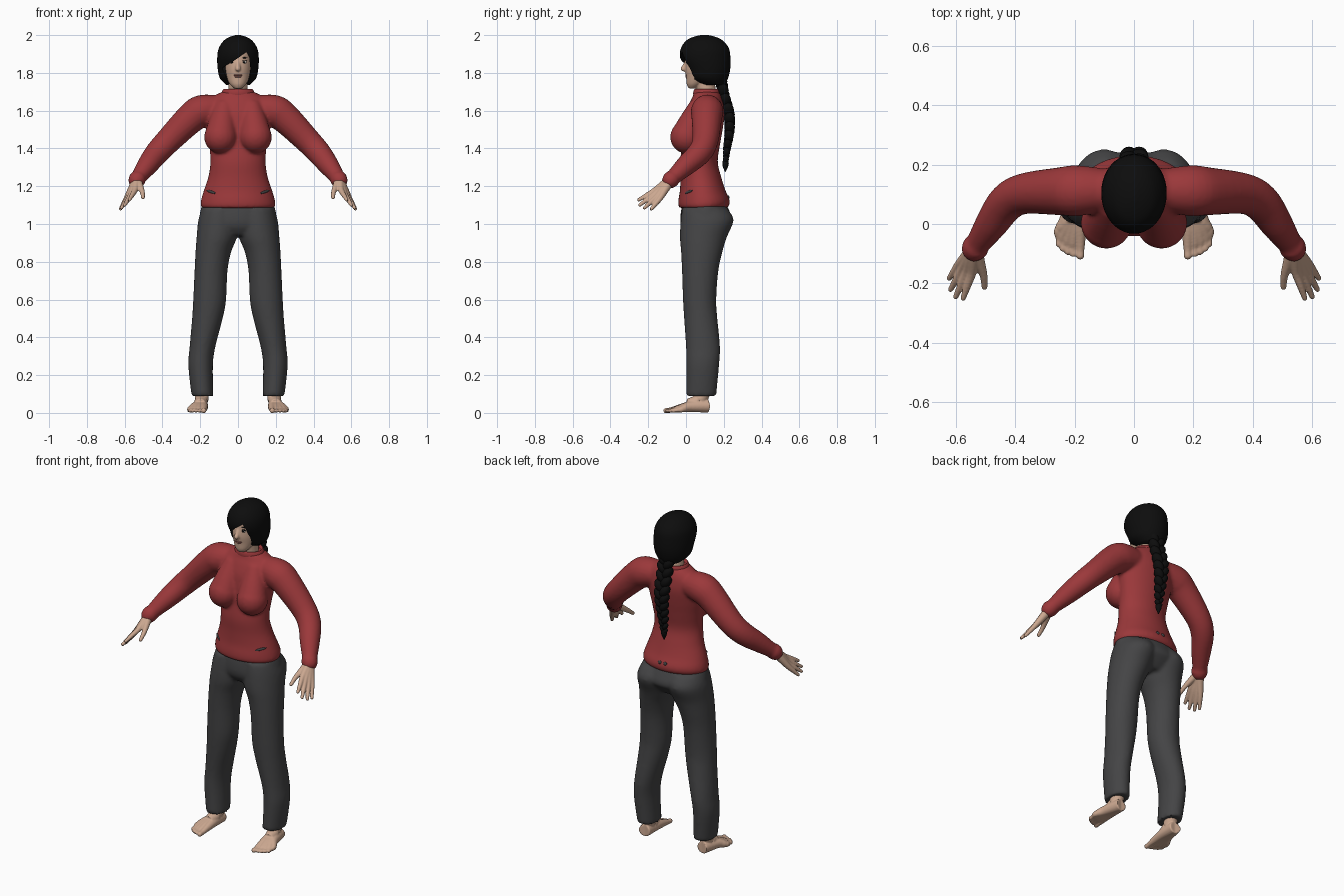
import bpy, bmesh, math
from mathutils import Vector, Matrix, Euler

cube = bpy.data.objects.get("Cube")
if cube:
    bpy.data.objects.remove(cube, do_unlink=True)


def material(name, *rgb):
    m = bpy.data.materials.new(name)
    m.use_nodes = True
    m.diffuse_color = (*rgb, 1)
    m.node_tree.nodes["Principled BSDF"].inputs["Base Color"].default_value = (*rgb, 1)
    return m


skin = material("skin", 0.6, 0.39, 0.28)
red = material("red knit", 0.33, 0.04, 0.043)
grey = material("charcoal cloth", 0.058, 0.058, 0.06)
black = material("black hair", 0.004, 0.004, 0.004)
lip = material("lip", 0.35, 0.15, 0.12)
white = material("eye white", 0.6, 0.56, 0.52)


def spline(pts, n=4):
    """Catmull-Rom interpolation of tuples of any length."""
    pts = list(pts)
    ext = [pts[0]] + pts + [pts[-1]]
    out = []
    for quad in zip(ext, ext[1:], ext[2:], ext[3:]):
        for k in range(n):
            t = k / n
            out.append([(2 * q + (r - p) * t + (2 * p - 5 * q + 4 * r - s) * t * t
                         + (3 * q - p - 3 * r + s) * t ** 3) / 2
                        for p, q, r, s in zip(*quad)])
    return out + [list(pts[-1])]


def skin_rings(bm, frames, sides=28):
    """Skin elliptical rings given as (centre, u, v), with both ends capped."""
    angles = [math.tau * i / sides for i in range(sides)]
    rings = [[bm.verts.new(c + u * math.cos(a) + v * math.sin(a)) for a in angles]
             for c, u, v in frames]
    for a, b in zip(rings, rings[1:]):
        for i in range(sides):
            j = (i + 1) % sides
            bm.faces.new((a[i], a[j], b[j], b[i]))
    bm.faces.new(rings[0][::-1])
    bm.faces.new(rings[-1])


def stack(bm, rows, n=4):
    """Horizontal ellipses: z, x, y, x radius, y radius."""
    skin_rings(bm, [(Vector((x, y, z)), Vector((rx, 0, 0)), Vector((0, ry, 0)))
                    for z, x, y, rx, ry in spline(rows, n)], 40)


def tube(bm, pts):
    """Round tube with a ball at its tip: x, y, z, radius."""
    path = spline(pts)
    frames = []
    for i, p in enumerate(path):
        c = Vector(p[:3])
        t = Vector(path[min(i + 1, len(path) - 1)][:3]) - Vector(path[max(i - 1, 0)][:3])
        t.normalize()
        ref = Vector((0, 1, 0)) if abs(t.y) < 0.8 else Vector((1, 0, 0))
        u = t.cross(ref).normalized()
        frames.append((c, u * p[3], t.cross(u) * p[3]))
    skin_rings(bm, frames, 20)
    ball(bm, path[-1][:3], [path[-1][3]] * 3)


def ball(bm, loc, radii, rot=(0, 0, 0)):
    bmesh.ops.create_uvsphere(bm, u_segments=18, v_segments=12, radius=1,
                              matrix=Matrix.LocRotScale(Vector(loc), Euler(rot), Vector(radii)))


def mirror(bm):
    geom = bmesh.ops.duplicate(bm, geom=bm.verts[:] + bm.edges[:] + bm.faces[:])["geom"]
    bmesh.ops.scale(bm, vec=(-1, 1, 1), verts=[g for g in geom if isinstance(g, bmesh.types.BMVert)])


def bake(obj):
    """Replace the mesh with its modified result."""
    dg = bpy.context.evaluated_depsgraph_get()
    mesh = bpy.data.meshes.new_from_object(obj.evaluated_get(dg))
    obj.modifiers.clear()
    obj.data = mesh


def finish(name, bm, mat, voxel=0, relax=3, cutter=None):
    bmesh.ops.recalc_face_normals(bm, faces=bm.faces[:])
    mesh = bpy.data.meshes.new(name)
    bm.to_mesh(mesh)
    bm.free()
    obj = bpy.data.objects.new(name, mesh)
    bpy.context.scene.collection.objects.link(obj)
    if voxel:
        m = obj.modifiers.new("fuse", "REMESH")
        m.mode, m.voxel_size = "VOXEL", voxel
        m = obj.modifiers.new("relax", "SMOOTH")
        m.factor, m.iterations = 0.5, relax
    if cutter:
        m = obj.modifiers.new("cut", "BOOLEAN")
        m.operation, m.object = "DIFFERENCE", cutter
    if voxel or cutter:
        bake(obj)
    obj.data.materials.clear()
    if mat:
        obj.data.materials.append(mat)
        bpy.ops.object.select_all(action="DESELECT")
        obj.select_set(True)
        bpy.context.view_layer.objects.active = obj
        bpy.ops.object.shade_smooth_by_angle(angle=math.radians(50))
    return obj


# Trousers: two legs fused with a pelvis
bm = bmesh.new()
stack(bm, [(.09, .188, .08, .058, .08), (.25, .198, .088, .065, .087), (.35, .188, .09, .068, .09),
           (.5, .162, .078, .081, .088), (.6, .15, .072, .087, .088), (.75, .143, .075, .087, .096),
           (.85, .131, .083, .094, .109), (.93, .112, .092, .107, .124), (1.02, .1, .112, .11, .14),
           (1.08, .09, .1, .1, .12)])
mirror(bm)
stack(bm, [(.94, 0, .095, .13, .09), (.98, 0, .1, .2, .122), (1.02, 0, .108, .206, .138),
           (1.08, 0, .1, .197, .125), (1.12, 0, .095, .18, .108)])
finish("trousers", bm, grey, .01, 4)

# Sweater: sleeves, bust and torso fused
bm = bmesh.new()
tube(bm, [(.1, .115, 1.61, .072), (.19, .112, 1.598, .086), (.25, .11, 1.56, .081),
          (.37, .102, 1.44, .069), (.43, .07, 1.375, .064), (.48, 0, 1.31, .055),
          (.524, -.064, 1.25, .042), (.532, -.076, 1.239, .047), (.537, -.083, 1.232, .044)])
tube(bm, [(.07, .075, 1.63, .055), (.083, .035, 1.54, .072), (.093, .003, 1.46, .087)])
mirror(bm)
stack(bm, [(1.085, 0, .09, .19, .125), (1.1, 0, .094, .198, .135), (1.13, 0, .095, .195, .135),
           (1.18, 0, .088, .18, .12), (1.25, 0, .078, .157, .108), (1.33, 0, .068, .146, .1),
           (1.42, 0, .08, .153, .1), (1.5, 0, .09, .166, .104), (1.58, 0, .1, .175, .104),
           (1.64, 0, .108, .165, .09), (1.675, 0, .112, .13, .076), (1.7, 0, .11, .085, .068)])
finish("sweater", bm, red, .009, 4)

# Rolled collar
bm = bmesh.new()
stack(bm, [(1.675, 0, .11, .085, .07), (1.69, 0, .11, .087, .072), (1.705, 0, .11, .083, .07),
           (1.714, 0, .11, .075, .064), (1.7, 0, .11, .06, .056)])
finish("collar", bm, red)

# Grey patches near the hem
bm = bmesh.new()
ball(bm, (.142, .014, 1.17), (.032, .006, .007), (0, -.25, .7))
ball(bm, (.018, .224, 1.14), (.011, .006, .011))
mirror(bm)
finish("hem_patches", bm, grey)

# Hands: fingers fan out from the wrist and fuse into a palm
bm = bmesh.new()
wrist = Vector((.535, -.08, 1.235))
fingers = [((.546, -.165, 1.178), (.575, -.25, 1.128)), ((.563, -.162, 1.162), (.6, -.245, 1.1)),
           ((.578, -.152, 1.148), (.617, -.22, 1.085)), ((.589, -.137, 1.137), (.622, -.183, 1.08))]
for knuckle, tip in fingers:
    k, t = Vector(knuckle), Vector(tip)
    tube(bm, [(*wrist, .026), (*wrist.lerp(k, .5), .021), (*k, .0155),
              (*k.lerp(t, .5), .0125), (*t, .009)])
tube(bm, [(*wrist, .024), (.519, -.13, 1.2, .018), (.506, -.175, 1.168, .013), (.503, -.212, 1.14, .01)])
mirror(bm)
finish("hands", bm, skin, .004, 2)

# Feet: toes fan out from the heel
bm = bmesh.new()
for i, (x, y) in enumerate([(.181, -.106), (.205, -.101), (.223, -.094), (.24, -.083), (.253, -.068)]):
    r = .014 if i == 0 else .0105
    tube(bm, [(.193, .118, .036, .035), (.2 + (x - .21) / 2, .02, .033, .028),
              (x, y + .045, .019, .017), (x, y + .02, .014, r), (x, y, .012, r)])
tube(bm, [(.2, .01, .045, .03), (.195, .06, .06, .036), (.19, .09, .1, .036), (.19, .09, .14, .036)])
mirror(bm)
finish("feet", bm, skin, .0045, 2)

# Head, neck and nose
bm = bmesh.new()
stack(bm, [(1.718, 0, .035, .02, .02), (1.74, 0, .046, .043, .042), (1.78, 0, .07, .063, .07),
           (1.82, 0, .09, .074, .096), (1.87, 0, .1, .078, .103), (1.92, 0, .105, .075, .1),
           (1.96, 0, .105, .045, .06)])
tube(bm, [(0, .118, 1.64, .056), (0, .105, 1.72, .051), (0, .1, 1.8, .053)])
tube(bm, [(0, .006, 1.868, .009), (0, -.006, 1.84, .011), (0, -.015, 1.822, .014)])
finish("head", bm, skin, .005, 2)

# Facial details
for name, mat, parts in [
        ("eyes", white, [((.032, .007, 1.857), (.014, .006, .007))]),
        ("irises", black, [((.032, .002, 1.857), (.006, .003, .006)),
                           ((.032, .007, 1.864), (.016, .007, .002))]),
        ("brows", black, [((.034, .007, 1.88), (.018, .006, .003))]),
        ("lips", lip, [((.009, .002, 1.788), (.015, .006, .005)),
                       ((.006, .003, 1.78), (.014, .006, .005))])]:
    bm = bmesh.new()
    for loc, radii in parts:
        ball(bm, loc, radii)
    mirror(bm)
    finish(name, bm, mat)

# Hair cap with a slanted face opening
bm = bmesh.new()
outline = [(-.062, 1.7), (-.064, 1.78), (-.084, 1.826), (-.02, 1.865), (.045, 1.91),
           (.06, 1.88), (.066, 1.82), (.064, 1.7)]
face = bm.faces.new([bm.verts.new((x, -.2, z)) for x, z in outline])
extruded = bmesh.ops.extrude_face_region(bm, geom=[face])["geom"]
bmesh.ops.translate(bm, vec=(0, .245, 0),
                    verts=[g for g in extruded if isinstance(g, bmesh.types.BMVert)])
cutter = finish("face_opening", bm, None)
cutter.hide_render = True
bm = bmesh.new()
stack(bm, [(1.735, 0, .145, .06, .06), (1.77, 0, .122, .095, .1), (1.82, 0, .116, .107, .118),
           (1.88, 0, .102, .11, .133), (1.93, 0, .1, .102, .127), (1.97, 0, .098, .076, .098),
           (1.99, 0, .098, .045, .06), (2, 0, .098, .012, .02)])
finish("hair", bm, black, cutter=cutter)
bpy.data.objects.remove(cutter, do_unlink=True)

# Braid: alternating tilted strands down the back
bm = bmesh.new()
path = spline([(.185, 1.77, .033), (.2, 1.68, .033), (.228, 1.58, .032), (.23, 1.49, .028),
               (.217, 1.4, .022), (.21, 1.33, .015)], 4)
for i, (y, z, r) in enumerate(path):
    side = 1 if i % 2 else -1
    ball(bm, (side * r * .55, y, z), (r * .8, r * .95, r * 1.25), (0, side * .6, 0))
tube(bm, [(0, .21, 1.34, .013), (0, .209, 1.315, .017), (0, .208, 1.28, .004)])
finish("braid", bm, black)
